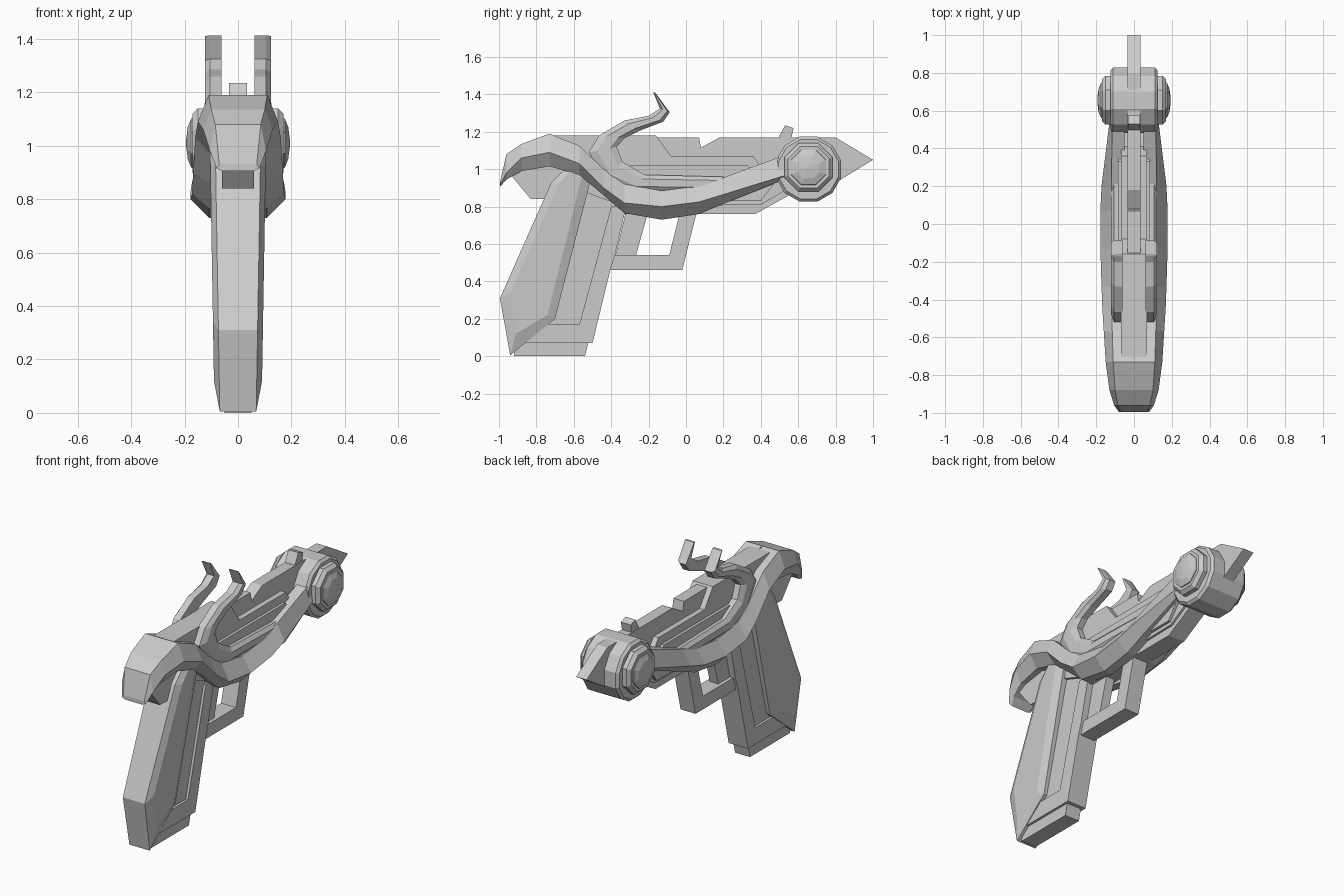
import bpy, bmesh, math
from mathutils import Matrix

if "Cube" in bpy.data.objects:
    bpy.data.objects.remove(bpy.data.objects["Cube"])

grey = bpy.data.materials.new("light grey")
grey.use_nodes = True
GREY = (0.6, 0.6, 0.6, 1)
grey.diffuse_color = GREY
grey.node_tree.nodes["Principled BSDF"].inputs["Base Color"].default_value = GREY


def finish(name, bm, mirror=False):
    bmesh.ops.recalc_face_normals(bm, faces=bm.faces)
    mesh = bpy.data.meshes.new(name)
    bm.to_mesh(mesh)
    bm.free()
    mesh.materials.append(grey)
    obj = bpy.data.objects.new(name, mesh)
    bpy.context.collection.objects.link(obj)
    if mirror:
        obj.modifiers.new("Mirror", "MIRROR")
    return obj


def loft(name, rings, mirror=False):
    """Skin rings of equal point count and cap both ends."""
    bm = bmesh.new()
    loops = [[bm.verts.new(p) for p in ring] for ring in rings]
    n = len(loops[0])
    for a, b in zip(loops, loops[1:]):
        for i in range(n):
            j = (i + 1) % n
            bm.faces.new((a[i], a[j], b[j], b[i]))
    bm.faces.new(loops[0])
    bm.faces.new(loops[-1])
    return finish(name, bm, mirror)


def plate(name, profile, half, inner=None, mirror=False):
    """Side profile (y, z) extruded across x."""
    x0 = -half if inner is None else inner
    return loft(name, [[(x, y, z) for y, z in profile] for x in (x0, half)], mirror)


def turned(name, profile, sides, y, z, mirror=False):
    """Rings of (x, radius) about a sideways axis."""
    step = 2 * math.pi / sides
    rings = [[(x, y + r * math.cos(step * (i + .5)), z + r * math.sin(step * (i + .5)))
              for i in range(sides)] for x, r in profile]
    return loft(name, rings, mirror)


# Central frame with the notched top rail and pointed nose
plate("top_rail", [(-.16, 1.17), (.07, 1.17), (.08, 1.115), (.18, 1.17), (.8, 1.17),
                   (.8, .95), (.5, .86), (-.16, .86)], .035)
plate("nose_spike", [(.75, 1.17), (.8, 1.17), (1, 1.05), (.82, .94), (.75, .94)], .035)
plate("front_sight", [(.49, 1.15), (.5, 1.18), (.53, 1.235), (.575, 1.22), (.56, 1.15)], .033)
plate("receiver", [(-.74, 1.18), (-.16, 1.18), (-.08, 1.07), (.36, 1.07), (.41, 1.0),
                   (.55, .98), (.52, .88), (.4, .81), (-.33, .8), (-.6, .9)], .068)
plate("side_rail", [(-.3, 1.02), (.33, 1.02), (.4, .96), (.5, .96), (.4, .83), (-.3, .83)], .085)
plate("under_barrel", [(-.4, .86), (.52, .9), (.55, .86), (.37, .76), (-.33, .76)], .055)
plate("rear_tang", [(-.93, .96), (-.83, .84), (-.72, .84), (-.55, .95), (-.6, 1.08),
                    (-.85, 1.08)], .06)

# Grip core, raised front strip and base
plate("grip_core", [(-.92, .07), (-.53, .07), (-.36, .82), (-.6, 1.0), (-.75, .8)], .05)
plate("grip_front_strip", [(-.92, .07), (-.5, .07), (-.405, .46), (-.38, .54), (-.32, .8),
                           (-.4, .8), (-.57, .17), (-.9, .17)], .065)
plate("grip_base", [(-.92, 0), (-.54, 0), (-.52, .08), (-.92, .08)], .05)

# Faceted grip panels, widening upwards
outer = [(-.94, .005), (-.995, .31), (-.72, .93), (-.6, 1.05), (-.5, .98), (-.7, .2)]
raised = [(-.91, .12), (-.94, .34), (-.68, .92), (-.62, .99), (-.56, .95), (-.74, .22)]


def panel_ring(points, side, extra):
    return [(side * (.068 + .017 * z + extra), y, z) for y, z in points]


loft("grip_panels", [panel_ring(raised, -1, .02), panel_ring(outer, -1, 0),
                     panel_ring(outer, 1, 0), panel_ring(raised, 1, .02)])

# Trigger and guard
plate("trigger_guard", [(-.42, .46), (-.02, .46), (.06, .78), (-.03, .78), (-.09, .54),
                        (-.4, .54)], .05)
plate("trigger", [(-.38, .53), (-.27, .53), (-.2, .78), (-.32, .78)], .028)

# Sweeping arms joined by the rear hood: y, top z, ridge z, low z, top x, ridge x, inner x
stations = [
    (-.995, .93, .915, .905, .07, .08, 0),
    (-.96, 1.08, .98, .945, .085, .105, 0),
    (-.88, 1.135, 1.06, .99, .1, .13, 0),
    (-.73, 1.19, 1.09, 1.015, .11, .15, 0),
    (-.57, 1.125, 1.03, .97, .115, .16, .05),
    (-.44, 1.0, .9, .86, .118, .168, .05),
    (-.33, .92, .82, .765, .12, .172, .05),
    (-.13, .885, .8, .73, .12, .178, .05),
    (.07, .91, .825, .76, .12, .178, .05),
    (.2, .955, .865, .815, .12, .172, .05),
    (.54, 1.08, .97, .95, .115, .13, .05),
    (.62, 1.1, 1.0, .97, .11, .12, .05),
]
loft("arms_and_hood", [[(xi, y, zt), (xt, y, zt), (xr, y, zr), (xt - .012, y, zl), (xi, y, zl)]
                       for y, zt, zr, zl, xt, xr, xi in stations], mirror=True)

# Curled horns: outer edge and inner edge of the sweep, with bevelled rims
horn_out = [(.36, .88), (-.28, .88), (-.43, .94), (-.52, 1.09), (-.465, 1.18), (-.33, 1.26),
            (-.2, 1.285), (-.14, 1.325), (-.175, 1.412)]
horn_in = [(.38, .955), (-.22, .97), (-.34, 1.04), (-.37, 1.12), (-.33, 1.165), (-.25, 1.205),
           (-.12, 1.255), (-.087, 1.305), (-.165, 1.41)]
rings = []
for (ya, za), (yb, zb) in zip(horn_out, horn_in):
    def across(t):
        return ya + (yb - ya) * t, za + (zb - za) * t
    rings.append([(x, *across(t)) for x, t in
                  ((.062, 0), (.105, 0), (.123, .3), (.123, .75), (.105, 1), (.062, 1))])
loft("curled_horns", rings, mirror=True)

# Front drum and its domed pivots
turned("front_drum", [(-.125, .165), (-.11, .18), (.11, .18), (.125, .165)], 12, .655, 1.0)
turned("pivot_collars", [(.1, .14), (.15, .14), (.17, .12), (.17, .02)], 8, .655, 1.01, True)
turned("pivot_domes", [(.16, .105), (.175, .1), (.188, .065), (.194, .015)], 8, .655, 1.01, True)
